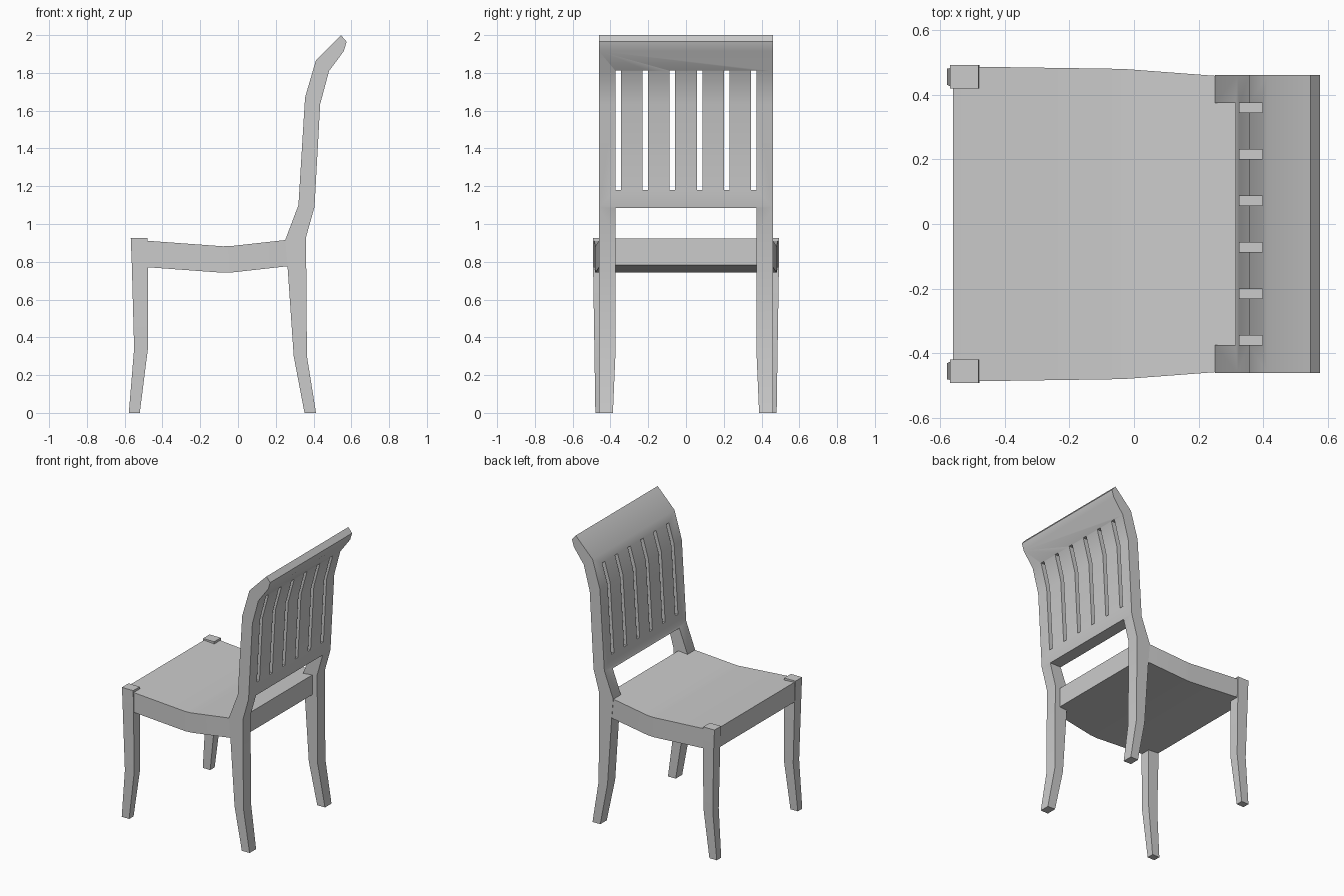
import bpy, bmesh, math

cube = bpy.data.objects.get("Cube")
if cube:
    bpy.data.objects.remove(cube, do_unlink=True)

grey = bpy.data.materials.new("light_grey")
grey.use_nodes = True
colour = (0.6, 0.6, 0.6, 1)
grey.diffuse_color = colour
grey.node_tree.nodes["Principled BSDF"].inputs["Base Color"].default_value = colour


def finish(name, bm):
    """Turn a bmesh into a grey object."""
    bmesh.ops.recalc_face_normals(bm, faces=bm.faces)
    mesh = bpy.data.meshes.new(name)
    bm.to_mesh(mesh)
    bm.free()
    mesh.materials.append(grey)
    obj = bpy.data.objects.new(name, mesh)
    bpy.context.collection.objects.link(obj)
    return obj


def smooth(obj):
    bpy.ops.object.select_all(action='DESELECT')
    obj.select_set(True)
    bpy.context.view_layer.objects.active = obj
    bpy.ops.object.shade_smooth_by_angle(angle=math.radians(30))


def loft(bm, rings):
    """Skin a list of four-cornered rings and cap both ends."""
    rows = [[bm.verts.new(p) for p in ring] for ring in rings]
    for a, b in zip(rows, rows[1:]):
        for i in range(4):
            j = (i + 1) % 4
            bm.faces.new((a[i], a[j], b[j], b[i]))
    bm.faces.new(rows[0])
    bm.faces.new(rows[-1])


def block(bm, x0, x1, y0, y1, z0, z1):
    loft(bm, [[(x0, y0, z), (x1, y0, z), (x1, y1, z), (x0, y1, z)] for z in (z0, z1)])


# Back frame: one bent side profile across the full width
front_edge = [(0.352, 0), (0.295, 0.3), (0.262, 0.78), (0.25, 0.915), (0.32, 1.1),
              (0.355, 1.67), (0.412, 1.865), (0.545, 2.0)]
rear_edge = [(0.575, 1.965), (0.56, 1.915), (0.482, 1.81), (0.435, 1.635), (0.405, 1.09),
             (0.36, 0.93), (0.365, 0.3), (0.413, 0)]
bm = bmesh.new()
profile = bm.faces.new([bm.verts.new((x, -0.46, z)) for x, z in front_edge + rear_edge])
extruded = bmesh.ops.extrude_face_region(bm, geom=[profile])["geom"]
bmesh.ops.translate(bm, vec=(0, 0.92, 0),
                    verts=[v for v in extruded if isinstance(v, bmesh.types.BMVert)])
back = finish("back_frame_and_rear_legs", bm)

# Openings: the space between the legs and six slots between the slats
bm = bmesh.new()
block(bm, -0.5, 1, -0.374, 0.374, -0.2, 1.085)
for i in range(6):
    y = (i - 2.5) * 0.1436
    block(bm, -0.5, 1, y - 0.0148, y + 0.0148, 1.18, 1.812)
cutter = finish("opening_cutter", bm)
cutter.hide_render = True

bpy.context.view_layer.objects.active = back
cut = back.modifiers.new("openings", 'BOOLEAN')
cut.operation = 'DIFFERENCE'
cut.solver = 'EXACT'
cut.object = cutter
bpy.ops.object.modifier_apply(modifier=cut.name)
bpy.data.objects.remove(cutter, do_unlink=True)

# Narrow the rear feet slightly on the inside
for v in back.data.vertices:
    if v.co.z < 0.05 and abs(v.co.y) < 0.4:
        v.co.y = math.copysign(0.387, v.co.y)
smooth(back)

# Seat: dished board, narrower at the rear (x, half width, top)
stations = [(-0.56, 0.487, 0.917), (-0.08, 0.48, 0.882), (-0.03, 0.479, 0.884),
            (0.25, 0.458, 0.915), (0.322, 0.452, 0.922)]
bm = bmesh.new()
loft(bm, [[(x, -w, t - 0.14), (x, w, t - 0.14), (x, w, t), (x, -w, t)]
          for x, w, t in stations])
smooth(finish("seat", bm))

# Front legs: square, bent, tapered (z, front x, rear x, inner y, outer y)
sections = [(0, -0.578, -0.52, 0.43, 0.48), (0.34, -0.55, -0.477, 0.418, 0.485),
            (0.78, -0.562, -0.477, 0.418, 0.492), (0.927, -0.568, -0.48, 0.418, 0.492)]
for side, name in ((1, "left"), (-1, "right")):
    bm = bmesh.new()
    loft(bm, [[(x0, side * y0, z), (x1, side * y0, z), (x1, side * y1, z), (x0, side * y1, z)]
              for z, x0, x1, y0, y1 in sections])
    smooth(finish("front_leg_" + name, bm))
